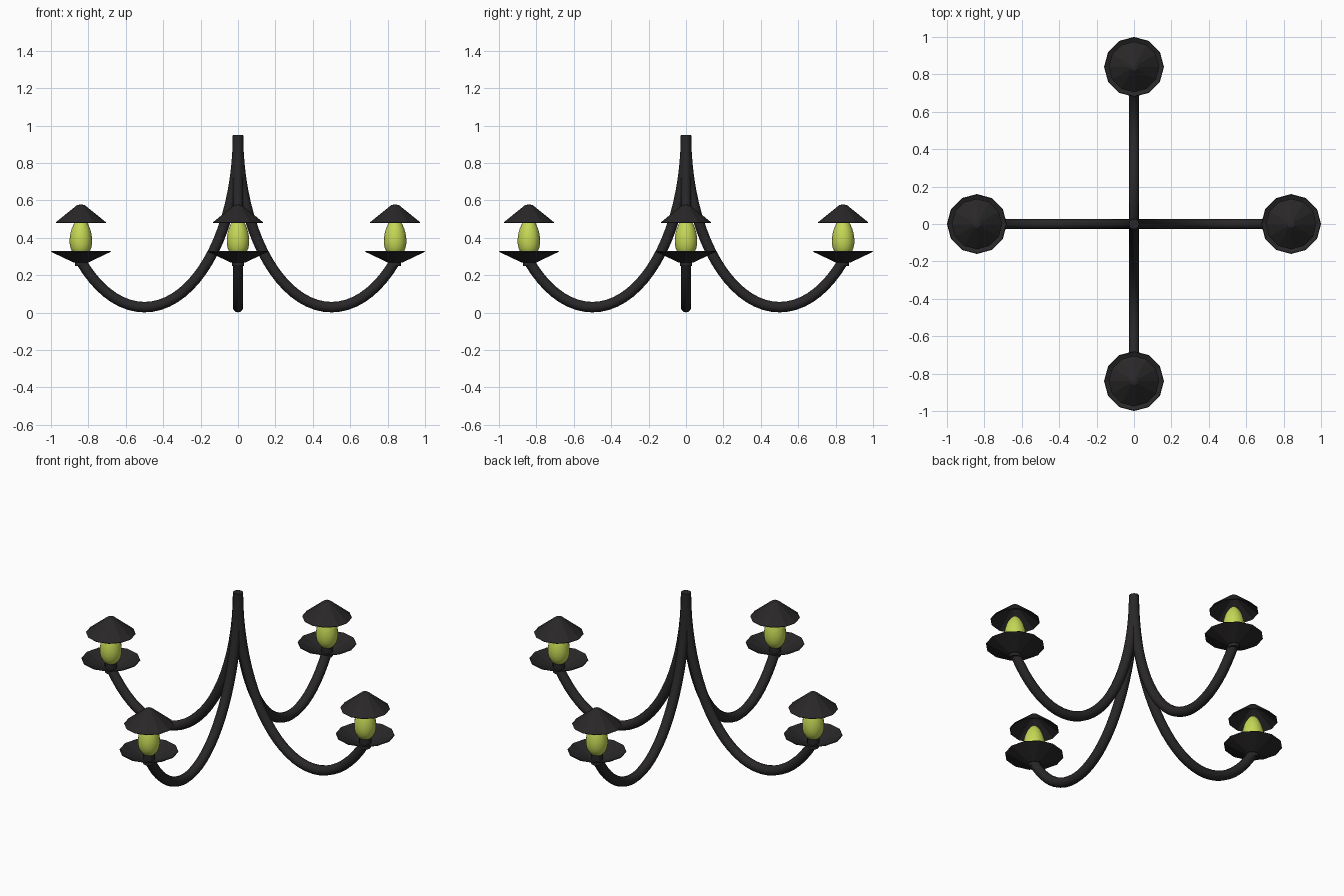
import bpy, bmesh, math
from mathutils import Matrix, Vector

if "Cube" in bpy.data.objects:
    bpy.data.objects.remove(bpy.data.objects["Cube"])


def material(name, color):
    m = bpy.data.materials.new(name)
    m.diffuse_color = color
    m.use_nodes = True
    m.node_tree.nodes["Principled BSDF"].inputs["Base Color"].default_value = m.diffuse_color
    return m


iron = material("dark_iron", (0.022, 0.02, 0.021, 1))
glow = material("lime_glass", (0.56, 0.68, 0.09, 1))
REACH = 0.84


def add_mesh(name, bm, mat, angle, smooth=None):
    bmesh.ops.recalc_face_normals(bm, faces=bm.faces)
    bmesh.ops.rotate(bm, verts=bm.verts, cent=(0, 0, 0), matrix=Matrix.Rotation(angle, 3, 'Z'))
    me = bpy.data.meshes.new(name)
    bm.to_mesh(me)
    bm.free()
    me.materials.append(mat)
    ob = bpy.data.objects.new(name, me)
    bpy.context.collection.objects.link(ob)
    if smooth:
        bpy.ops.object.select_all(action='DESELECT')
        ob.select_set(True)
        bpy.context.view_layer.objects.active = ob
        bpy.ops.object.shade_smooth_by_angle(angle=math.radians(smooth))
    return ob


def skin(bm, rings):
    for a, b in zip(rings, rings[1:]):
        n = len(a)
        for i in range(n):
            bm.faces.new((a[i], a[(i + 1) % n], b[(i + 1) % n], b[i]))


def lathe(name, profile, sides, mat, angle, smooth=None):
    bm = bmesh.new()
    rings = [[bm.verts.new((REACH + r * math.cos(2 * math.pi * i / sides),
                            r * math.sin(2 * math.pi * i / sides), z))
              for i in range(sides)] for r, z in profile]
    skin(bm, rings)
    bmesh.ops.remove_doubles(bm, verts=bm.verts, dist=1e-5)
    return add_mesh(name, bm, mat, angle, smooth)


def arm(name, angle, steps=28, sides=12, rad=0.028):
    # round bar swept along part of an ellipse
    bm = bmesh.new()
    end = math.acos(0.68)
    rings = []
    for k in range(steps + 1):
        t = math.pi + (math.pi - end) * k / steps
        c = Vector((0.5 + 0.5 * math.cos(t), 0, 0.95 + 0.921 * math.sin(t)))
        d = Vector((-0.5 * math.sin(t), 0, 0.921 * math.cos(t))).normalized()
        n = Vector((-d.z, 0, d.x))
        rings.append([bm.verts.new(c + rad * (math.cos(a) * n + math.sin(a) * Vector((0, 1, 0))))
                      for a in (2 * math.pi * i / sides for i in range(sides))])
    skin(bm, rings)
    bm.faces.new(rings[0])
    bm.faces.new(rings[-1])
    return add_mesh(name, bm, iron, angle, 40)


# egg-shaped bulb profile
egg = []
for k in range(13):
    a = math.pi * k / 12
    z = -math.cos(a)
    egg.append((0.06 * math.sin(a) * (1 - 0.12 * z), 0.405 + 0.105 * z - 0.01 * math.sin(a)))

# four identical arms with their lamps
for i in range(4):
    ang = i * math.pi / 2
    arm(f"arm_{i}", ang)
    # thin open dish
    lathe(f"dish_{i}", [(0, 0.262), (0.04, 0.268), (0.16, 0.325), (0.157, 0.328),
                        (0.04, 0.276), (0, 0.272)], 12, iron, ang)
    # socket under the bulb
    lathe(f"socket_{i}", [(0, 0.25), (0.032, 0.25), (0.034, 0.315), (0, 0.315)], 12, iron, ang, 40)
    lathe(f"bulb_{i}", egg, 16, glow, ang, 60)
    # hollow conical cap
    lathe(f"cap_{i}", [(0, 0.578), (0.02, 0.575), (0.135, 0.482), (0.132, 0.478),
                       (0.02, 0.567), (0, 0.57)], 12, iron, ang)
